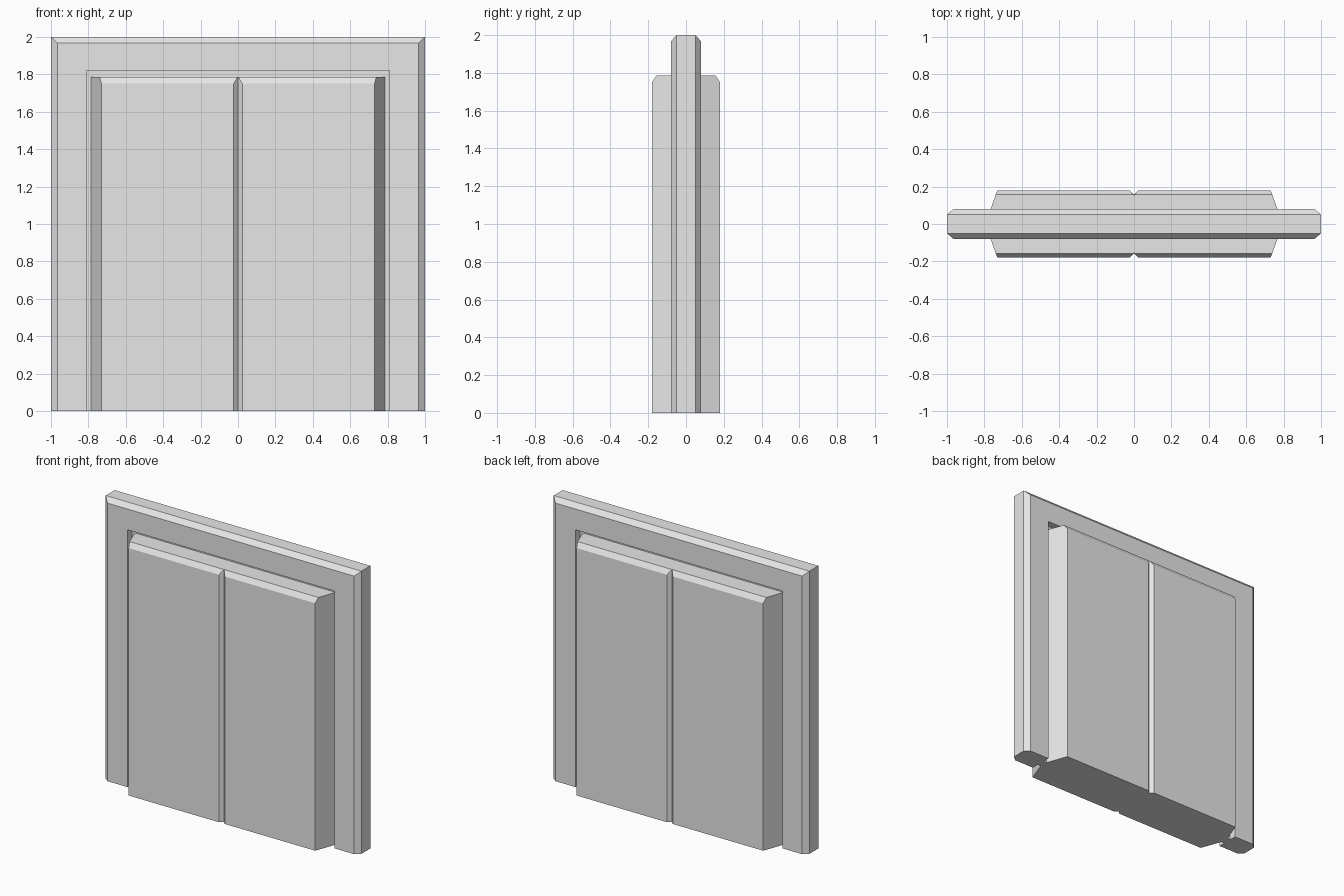
import bpy, bmesh

if "Cube" in bpy.data.objects:
    bpy.data.objects.remove(bpy.data.objects["Cube"])

grey = bpy.data.materials.new("light_grey")
grey.diffuse_color = (0.8, 0.8, 0.8, 1)
grey.use_nodes = True
grey.node_tree.nodes["Principled BSDF"].inputs["Base Color"].default_value = grey.diffuse_color


def loft(name, rings):
    """Closed solid through matching rings of points, capped at both ends."""
    bm = bmesh.new()
    loops = [[bm.verts.new(p) for p in ring] for ring in rings]
    n = len(loops[0])
    for a, b in zip(loops, loops[1:]):
        for i in range(n):
            j = (i + 1) % n
            bm.faces.new((a[i], a[j], b[j], b[i]))
    bm.faces.new(loops[0])
    bm.faces.new(loops[-1])
    bmesh.ops.recalc_face_normals(bm, faces=bm.faces)
    mesh = bpy.data.meshes.new(name)
    bm.to_mesh(mesh)
    bm.free()
    mesh.materials.append(grey)
    ob = bpy.data.objects.new(name, mesh)
    bpy.context.collection.objects.link(ob)
    return ob


def arch(name, section):
    """Sweep a section of (x, z, y) points up, across and down a doorway."""
    return loft(name, [
        [(-x, y, 0) for x, z, y in section],
        [(-x, y, z) for x, z, y in section],
        [(x, y, z) for x, z, y in section],
        [(x, y, 0) for x, z, y in section]])


# Outer frame, bevelled around its outside edge
arch("door_frame", [(0.81, 1.82, -0.08), (0.965, 1.967, -0.08), (1, 2, -0.05),
                    (1, 2, 0.05), (0.965, 1.967, 0.08), (0.81, 1.82, 0.08)])

# Recessed strip closing the gap between frame and doors
arch("inner_jamb", [(0.77, 1.78, -0.03), (0.82, 1.83, -0.03),
                    (0.82, 1.83, 0.03), (0.77, 1.78, 0.03)])


# Door leaves: tapered outer side, centre groove bevel, bevelled top
def plan(front, side, z, groove_x, groove_y):
    half = [(0.0, groove_y), (groove_x, front), (side, front), (0.785, 0.03)]
    return half + [(x, -y) for x, y in reversed(half)], z


for name, s in (("left_door", -1), ("right_door", 1)):
    levels = [plan(0.18, 0.73, 0, 0.023, 0.157),
              plan(0.18, 0.73, 1.75, 0.023, 0.157),
              plan(0.157, 0.739, 1.785, 0.003, 0.154)]
    loft(name, [[(s * x, y, z) for x, y in pts] for pts, z in levels])
